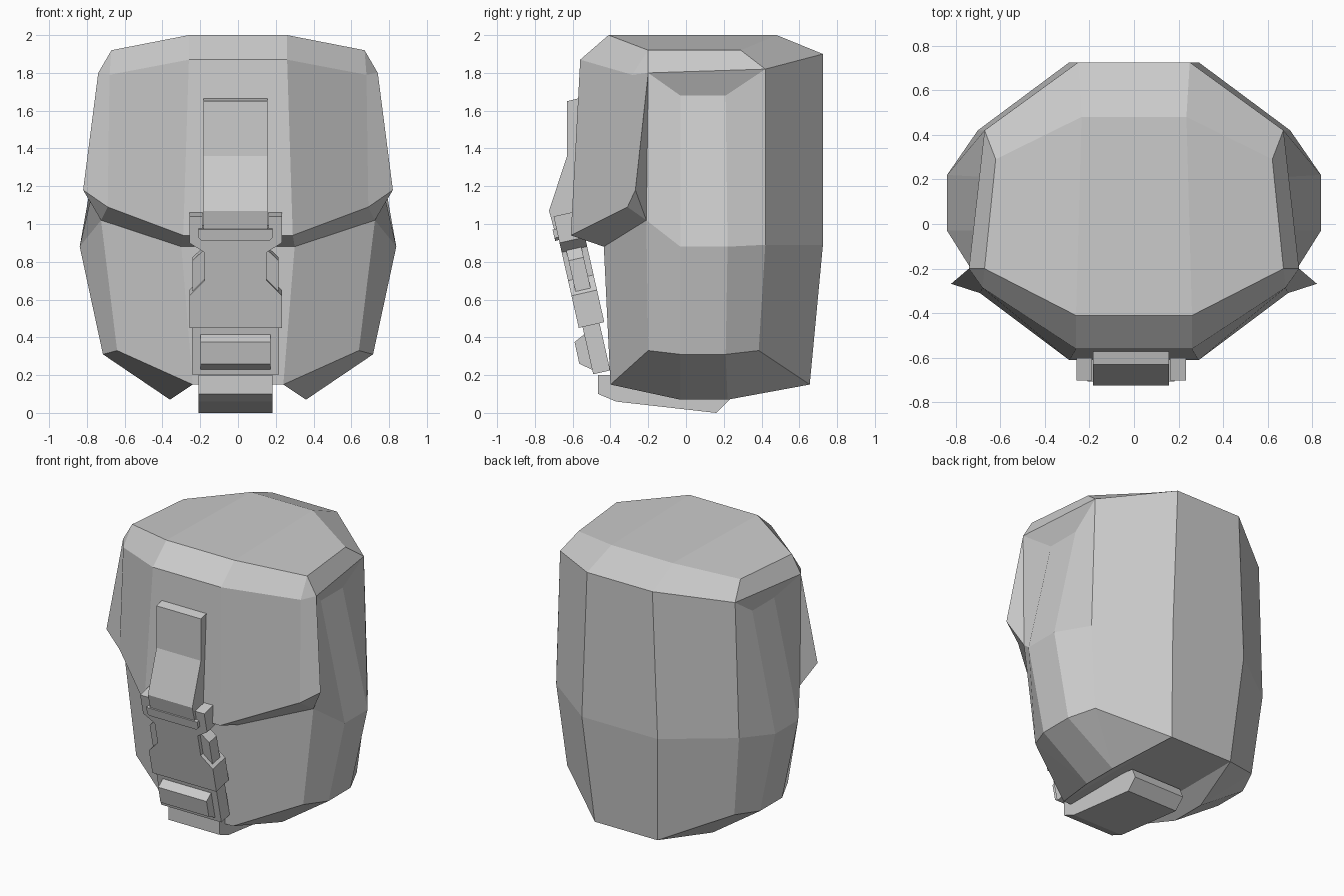
import bpy, bmesh

if "Cube" in bpy.data.objects:
    bpy.data.objects.remove(bpy.data.objects["Cube"])

CX = -0.013   # the face plates sit slightly off the centre line


def finish(name, bm):
    bmesh.ops.remove_doubles(bm, verts=bm.verts, dist=0.0005)
    bmesh.ops.recalc_face_normals(bm, faces=bm.faces)
    me = bpy.data.meshes.new(name)
    bm.to_mesh(me)
    bm.free()
    ob = bpy.data.objects.new(name, me)
    bpy.context.collection.objects.link(ob)
    return ob


def face(bm, pts):
    pts = [p for i, p in enumerate(pts) if p not in pts[:i]]
    if len(pts) > 2:
        bm.faces.new([bm.verts.new(p) for p in pts])


def strip(bm, a, b):
    for i in range(len(a) - 1):
        face(bm, [a[i], a[i + 1], b[i + 1], b[i]])


def prism(name, pts, place, a, b):
    """Solid from a 2D outline, placed at depth a and depth b."""
    bm = bmesh.new()
    lo = [place(p, q, a) for p, q in pts]
    hi = [place(p, q, b) for p, q in pts]
    face(bm, lo)
    face(bm, hi)
    strip(bm, lo + lo[:1], hi + hi[:1])
    return finish(name, bm)


def side(y, z, x):            # outline drawn from the side
    return (CX + x, y, z)


def tilted(x, z, d):          # outline drawn on the leaning face plate
    return (CX + x, -0.57 - 0.226 * (z - 0.46) + d, z + 0.226 * d)


# Head: half rows running front to back, mirrored
base = [(.24, -.4, .15), (.36, -.03, .07), (.36, .22, .07), (.24, .655, .15)]
jaw = [base[0], (.64, -.2, .33), (.715, -.03, .31), (.715, .21, .31),
       (.64, .385, .33), base[3]]
mid = [(.30, -.435, .88), (.725, -.21, 1.02), (.838, -.03, .88),
       (.838, .22, .88), (.70, .42, .89), (.29, .725, .89)]
brow = [(.29, -.61, .94), (.69, -.31, 1.09), (.82, -.268, 1.18)]
rim = [(.26, -.56, 1.87), (.68, -.285, 1.79), (.74, -.2, 1.8),
       (.67, .42, 1.82), (.25, .725, 1.9)]
temple = [(.655, -.03, 1.68), (.655, .21, 1.68)]
crown = [(.26, -.41, 2), (.67, -.2, 1.92), (.62, .29, 1.92), (.235, .48, 2)]

bm = bmesh.new()
strip(bm, [base[0], base[1], base[1], base[2], base[2], base[3]], jaw)
strip(bm, jaw, mid)
strip(bm, mid[1:], [rim[2], *temple, rim[3], rim[4]])
strip(bm, brow, rim[:3])                              # visor front
strip(bm, [mid[0], mid[1], mid[1]], brow)             # visor underside
face(bm, [rim[2], brow[2], mid[1]])                   # visor back edge
face(bm, [rim[2], temple[0], temple[1], rim[3]])      # temple overhang
strip(bm, rim, [crown[0], crown[1], crown[1], crown[2], crown[3]])
face(bm, base)
face(bm, crown)
chain = [base[0], mid[0], brow[0], rim[0], crown[0], crown[3], rim[4],
         mid[5], base[3], base[0]]
strip(bm, chain, [(0, y, z) for x, y, z in chain])    # centre band
head = finish("head", bm)
head.modifiers.new("mirror", 'MIRROR')

# Nose ridge
prism("nose", [(-.5, 1.665), (-.57, 1.665), (-.63, 1.65), (-.63, 1.36),
               (-.725, 1.07), (-.695, .96), (-.55, .99)], side, -.17, .17)

# Mouth plate with notched sides, split at the top into two prongs
half = [(.245, .45), (.245, .62), (.165, .70), (.165, .85), (.245, .90),
        (.245, 1.04), (.175, 1.04), (.175, .95)]
prism("mouth_plate", half + [(-x, z) for x, z in reversed(half)], tilted, 0, .135)

# Small blocks set into the notches
for s, n in ((-1, "left"), (1, "right")):
    prism(n + "_cheek_block", [(s * x, z) for x, z in
          [(.15, .70), (.228, .63), (.228, .80), (.165, .86), (.15, .85)]],
          tilted, .025, .105)

# Upper lip bar
prism("upper_lip", [(-.195, .93), (-.18, .915), (.18, .915), (.195, .93),
                    (.195, .975), (-.195, .975)], tilted, -.02, .08)

# Chin plate, raised mouth block and jaw pad
prism("chin_plate", [(-.23, .2), (.23, .2), (.23, .46), (-.23, .46)],
      tilted, .02, .11)
prism("mouth_block", [(-.52, .41), (-.54, .415), (-.59, .375), (-.565, .26),
                      (-.50, .23), (-.47, .24)], side, -.185, .185)
prism("jaw_pad", [(-.38, .2), (-.465, .2), (-.465, .1), (-.37, .06),
                  (.16, 0), (.23, .07), (.2, .14)], side, -.195, .195)
